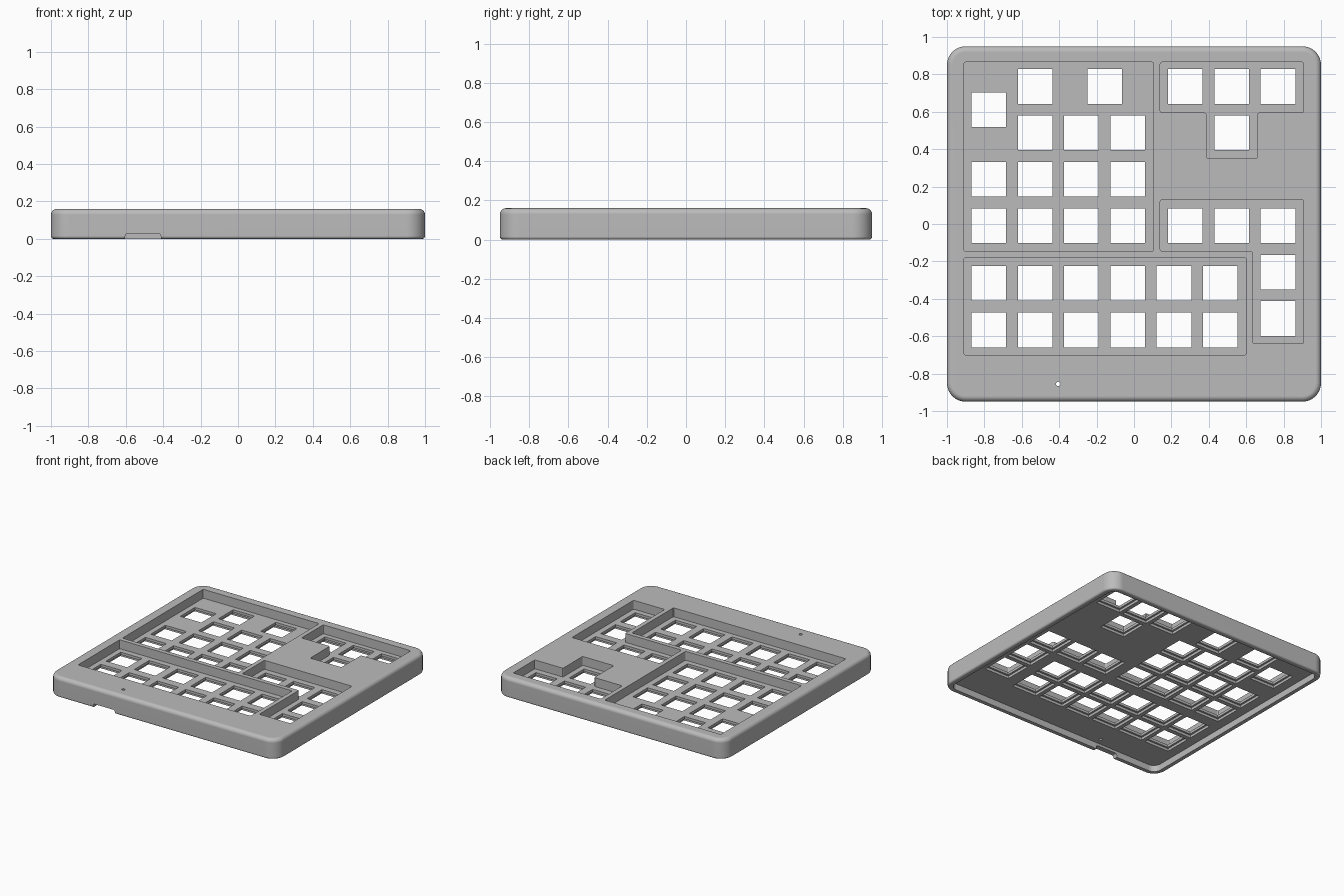
import bpy, bmesh, math
from mathutils import Matrix

if "Cube" in bpy.data.objects:
    bpy.data.objects.remove(bpy.data.objects["Cube"], do_unlink=True)

TOP, POCKET_Z, STEP_Z, CEILING = 0.16, 0.09, 0.07, 0.05
PITCH, HOLE, RECESS = 0.2475, 0.185, 0.215

grey = bpy.data.materials.new("plain grey")
grey.use_nodes = True
grey.diffuse_color = (0.5, 0.5, 0.5, 1)
grey.node_tree.nodes["Principled BSDF"].inputs["Base Color"].default_value = (0.5, 0.5, 0.5, 1)


def rounded_rect(w, d, r, cx=0, cy=0, steps=8):
    pts = []
    for i, (sx, sy) in enumerate([(1, 1), (-1, 1), (-1, -1), (1, -1)]):
        for k in range(steps + 1):
            a = math.pi / 2 * (i + k / steps)
            pts.append((cx + sx * (w / 2 - r) + r * math.cos(a),
                        cy + sy * (d / 2 - r) + r * math.sin(a)))
    return pts


def square(cx, cy, size):
    h = size / 2
    return [(cx - h, cy - h), (cx + h, cy - h), (cx + h, cy + h), (cx - h, cy + h)]


def loft(bm, layers):
    """Skin a closed solid through (outline, z) layers, bottom to top."""
    rings = [[bm.verts.new((x, y, z)) for x, y in pts] for pts, z in layers]
    n = len(rings[0])
    for low, high in zip(rings, rings[1:]):
        for i in range(n):
            j = (i + 1) % n
            bm.faces.new((low[i], low[j], high[j], high[i]))
    bm.faces.new(rings[0][::-1])
    bm.faces.new(rings[-1])


def finish(bm, name):
    bmesh.ops.recalc_face_normals(bm, faces=bm.faces)
    mesh = bpy.data.meshes.new(name)
    bm.to_mesh(mesh)
    bm.free()
    mesh.materials.append(grey)
    obj = bpy.data.objects.new(name, mesh)
    bpy.context.collection.objects.link(obj)
    return obj


def cut(target, cutter):
    cutter.hide_render = True
    mod = target.modifiers.new(cutter.name, 'BOOLEAN')
    mod.operation, mod.solver, mod.object = 'DIFFERENCE', 'EXACT', cutter
    bpy.context.view_layer.objects.active = target
    bpy.ops.object.modifier_apply(modifier=mod.name)
    bpy.data.objects.remove(cutter, do_unlink=True)


# Case body with rounded corners and filleted top and bottom edges
def shell_ring(inset):
    return rounded_rect(2 - 2 * inset, 1.9 - 2 * inset, 0.1 - inset)


layers = []
for r, z_mid, sign in [(0.015, 0.015, -1), (0.03, TOP - 0.03, 1)]:
    arc = [(shell_ring(r * (1 - math.cos(a))), z_mid + sign * r * math.sin(a))
           for a in [math.pi / 2 * k / 5 for k in range(6)]]
    layers += arc if sign > 0 else arc[::-1]
bm = bmesh.new()
loft(bm, layers)
case = finish(bm, "keyboard_case")

# Open cavity underneath
bm = bmesh.new()
cavity = rounded_rect(1.92, 1.82, 0.06)
loft(bm, [(cavity, -0.1), (cavity, CEILING)])
cut(case, finish(bm, "cavity_cutter"))

# Key cluster pockets sunk into the top
L, R, A, B = -0.91, 0.907, 0.105, 0.14
pockets = [
    [(L, -0.145), (A, -0.145), (A, 0.865), (L, 0.865)],
    [(L, -0.7), (0.6, -0.7), (0.6, -0.18), (L, -0.18)],
    [(B, 0.595), (0.387, 0.595), (0.387, 0.35), (0.66, 0.35),
     (0.66, 0.595), (R, 0.595), (R, 0.865), (B, 0.865)],
    [(B, -0.145), (0.635, -0.145), (0.635, -0.64), (R, -0.64), (R, 0.13), (B, 0.13)],
]
bm = bmesh.new()
for outline in pockets:
    loft(bm, [(outline, POCKET_Z), (outline, TOP + 0.1)])
uprights = [e for e in bm.edges if abs(e.verts[0].co.z - e.verts[1].co.z) > 0.01]
bmesh.ops.bevel(bm, geom=uprights, offset=0.01, segments=3, affect='EDGES', profile=0.5)
cut(case, finish(bm, "pocket_cutter"))

# Switch positions
left, right = -0.776, 0.275
keys = [(left, 0.61), (left + PITCH, 0.735), (-0.157, 0.735)]
keys += [(left + i * PITCH, 0.487) for i in range(1, 4)]
keys += [(left + i * PITCH, y) for i in range(4) for y in (0.24, -0.01)]
keys += [(left + i * PITCH, y) for i in range(6) for y in (-0.317, -0.567)]
keys += [(right + i * PITCH, y) for i in range(3) for y in (0.735, -0.01)]
keys += [(right + PITCH, 0.487)]
keys += [(right + 2 * PITCH, y) for y in (-0.257, -0.505)]

# Square switch openings, with a wider clip recess below
for name, size, z0, z1 in [("switch_cutter", HOLE, -0.1, TOP + 0.1),
                           ("recess_cutter", RECESS, -0.1, STEP_Z)]:
    bm = bmesh.new()
    for x, y in keys:
        loft(bm, [(square(x, y, size), z0), (square(x, y, size), z1)])
    cut(case, finish(bm, name))

# Small indicator light hole
bm = bmesh.new()
dot = rounded_rect(0.024, 0.024, 0.0119, -0.405, -0.855, 4)
loft(bm, [(dot, -0.1), (dot, TOP + 0.1)])
cut(case, finish(bm, "light_hole_cutter"))

# Cable notch in the lower front wall
bm = bmesh.new()
notch = rounded_rect(0.19, 0.06, 0.015, -0.508, 0, 4)
loft(bm, [(notch, 0.85), (notch, 1.05)])
bmesh.ops.transform(bm, matrix=Matrix.Rotation(math.pi / 2, 4, 'X'), verts=bm.verts)
cut(case, finish(bm, "notch_cutter"))

# Smooth fillets, flat planes
bpy.ops.object.select_all(action='DESELECT')
case.select_set(True)
bpy.context.view_layer.objects.active = case
bpy.ops.object.shade_smooth_by_angle(angle=math.radians(30))
weighted = case.modifiers.new("flat_planes", 'WEIGHTED_NORMAL')
weighted.keep_sharp = True
